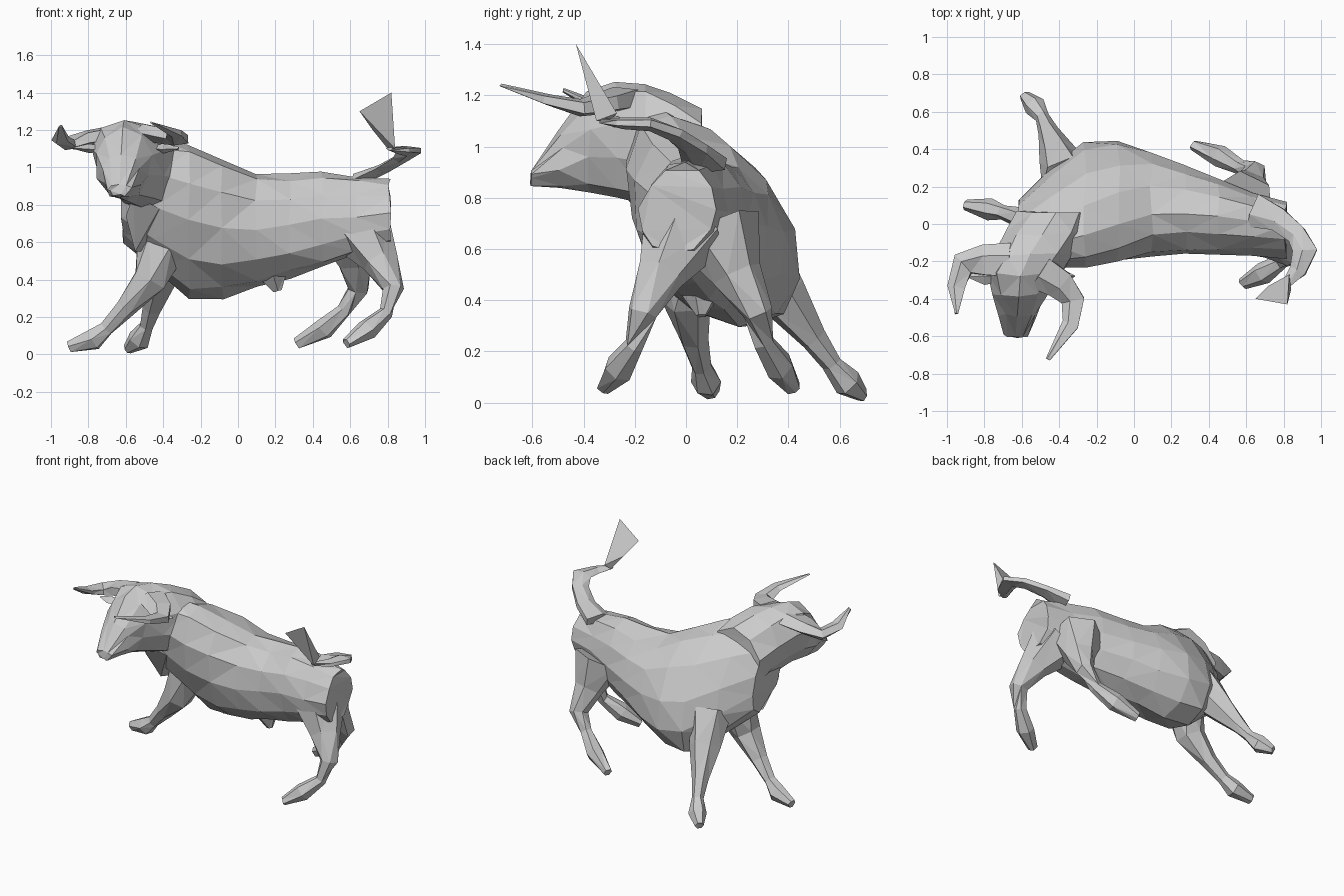
import bpy, bmesh, math, random
from mathutils import Vector

random.seed(4)
cube = bpy.data.objects.get("Cube")
if cube:
    bpy.data.objects.remove(cube)

grey = bpy.data.materials.new("hide_grey")
grey.use_nodes = True
grey.diffuse_color = (.6, .6, .6, 1)
shader = grey.node_tree.nodes["Principled BSDF"]
shader.inputs["Base Color"].default_value = grey.diffuse_color


def finish(name, bm):
    """Triangulate and turn the mesh into a flat-shaded object."""
    bmesh.ops.recalc_face_normals(bm, faces=bm.faces)
    bmesh.ops.triangulate(bm, faces=bm.faces, quad_method='SHORT_EDGE')
    mesh = bpy.data.meshes.new(name)
    bm.to_mesh(mesh)
    bm.free()
    mesh.materials.append(grey)
    part = bpy.data.objects.new(name, mesh)
    bpy.context.collection.objects.link(part)


def loft(name, rings, jitter):
    """Skin a list of point rings, with a slight hand-cut irregularity."""
    bm = bmesh.new()
    loops = []
    for ring in rings:
        loop = []
        for point in ring:
            offset = Vector([random.uniform(-jitter, jitter) for axis in point])
            loop.append(bm.verts.new(point + offset))
        loops.append(loop)
    for near, far in zip(loops, loops[1:]):
        for i in range(len(near)):
            bm.faces.new((near[i - 1], near[i], far[i], far[i - 1]))
    bm.faces.new(loops[0])
    bm.faces.new(loops[-1])
    finish(name, bm)


def sample(keys, t):
    """Smooth curve through evenly spaced key values, for t from 0 to 1."""
    last = len(keys) - 1
    i = min(int(t * last), last - 1)
    f = t * last - i
    before, start, end, after = (keys[max(0, min(last, i + k))] for k in (-1, 0, 1, 2))
    slope_in, slope_out = (end - before) / 2, (after - start) / 2
    bend = 3 * (end - start) - 2 * slope_in - slope_out
    twist = 2 * (start - end) + slope_in + slope_out
    return start + f * (slope_in + f * (bend + f * twist))


def body_part(name, rings, sides, place, middle, bottom, top, width, lean, flare):
    """Loft of upright ovals; lean shifts the top sideways, flare widens it."""
    loops = []
    for k in range(rings):
        t = k / (rings - 1)
        mid, low, high, half, tilt = (sample(keys, t) for keys in (middle, bottom, top, width, lean))
        loop = []
        for i in range(sides):
            angle = math.pi / 2 + math.tau * i / sides
            rise = math.sin(angle)
            side = mid + half * (1 + flare * rise) * math.cos(angle) + tilt * rise
            height = (low + high) / 2 + (high - low) / 2 * rise
            loop.append(Vector(place(t, side, height)))
        loops.append(loop)
    loft(name, loops, jitter=.01)


def limb(name, path, radii, flatness=1, sides=6):
    """Tapered tube whose rings stand square to the path."""
    points = [Vector(p) for p in path]
    rings = []
    for k, (point, radius) in enumerate(zip(points, radii)):
        ahead = points[min(k + 1, len(points) - 1)]
        behind = points[max(k - 1, 0)]
        along = (ahead - behind).normalized()
        side = along.cross(Vector((0, 0, 1))).normalized()
        depth = side.cross(along) * flatness
        ring = []
        for i in range(sides):
            angle = math.tau * i / sides
            corner = point + radius * (side * math.cos(angle) + depth * math.sin(angle))
            corner.z = max(corner.z, .01)
            ring.append(corner)
        rings.append(ring)
    loft(name, rings, jitter=.005)


def hull(name, points):
    """Faceted solid around a few corner points."""
    bm = bmesh.new()
    for point in points:
        bm.verts.new(point)
    bmesh.ops.convex_hull(bm, input=bm.verts)
    finish(name, bm)


# Barrel, shoulders and rump, running from chest to tail
body_part("torso", rings=9, sides=12,
          place=lambda t, side, height: (1.43 * t - .62, side, height),
          middle=(-.04, .09, .1, .04, -.03),
          bottom=(.6, .3, .36, .47, .58),
          top=(1.15, 1.13, .97, .97, .93),
          width=(.14, .31, .28, .2, .15),
          lean=(-.1, -.15, -.04, 0, .02),
          flare=-.08)

# Neck and head, turned to the front
body_part("neck_and_head", rings=7, sides=10,
          place=lambda t, side, height: (side, .06 - .66 * t, height),
          middle=(-.42, -.49, -.58, -.62, -.63),
          bottom=(.6, .74, .8, .82, .85),
          top=(1.15, 1.24, 1.25, 1.16, .9),
          width=(.2, .22, .19, .13, .06),
          lean=(0, -.03, -.03, 0, 0),
          flare=.15)
hull("dewlap", [(-.6, -.18, .74), (-.42, -.2, .78), (-.38, -.1, .75),
                (-.55, -.08, .55), (-.45, .05, .55), (-.56, -.26, .85)])

# Galloping legs: shoulder or thigh, joints, ankle, wide hoof and toe
front_taper = (.14, .1, .055, .04, .06, .03)
hind_taper = (.18, .1, .06, .04, .06, .03)
legs = {
    "front_right_leg": (front_taper, [(-.4, .03, .6), (-.47, 0, .4), (-.6, .03, .25),
                                      (-.7, .06, .14), (-.77, .08, .08), (-.9, .1, .04)]),
    "front_left_leg": (front_taper, [(-.36, .24, .6), (-.41, .37, .42), (-.46, .5, .25),
                                     (-.49, .57, .15), (-.53, .63, .08), (-.59, .69, .03)]),
    "hind_left_leg": (hind_taper, [(.58, .12, .68), (.62, .2, .5), (.64, .28, .35),
                                   (.57, .3, .24), (.46, .36, .14), (.32, .42, .06)]),
    "hind_right_leg": (hind_taper, [(.65, -.01, .68), (.76, -.1, .5), (.83, -.17, .35),
                                    (.79, -.2, .22), (.69, -.26, .13), (.58, -.32, .06)]),
}
for name, (taper, path) in legs.items():
    limb(name, path, taper)
limb("belly_sheath", [(.18, .06, .45), (.21, .06, .34)], (.1, .02), sides=5)

# Horns sweeping out, then forward to a point
horn_taper = (.1, .09, .07, .05, .01)
horns = {
    "right_horn": [(-.66, -.2, 1.18), (-.8, -.2, 1.16), (-.91, -.22, 1.13), (-.95, -.34, 1.15), (-.95, -.48, 1.22)],
    "left_horn": [(-.5, -.25, 1.19), (-.39, -.32, 1.17), (-.32, -.41, 1.15), (-.34, -.54, 1.18), (-.46, -.72, 1.24)],
}
for name, path in horns.items():
    limb(name, path, horn_taper, flatness=.5, sides=5)

# Ears below the horns, mirrored about the middle of the head
for name, way in (("right_ear", -1), ("left_ear", 1)):
    limb(name, [(-.6 + way * reach, -.28, 1.1) for reach in (.12, .2, .28)],
         (.03, .05, .01), flatness=.5, sides=4)

# Tail curling round to a flat tuft
limb("tail", [(.64, .08, .93), (.77, .03, .99), (.87, -.05, 1.05),
              (.92, -.14, 1.09), (.88, -.25, 1.09), (.81, -.33, 1.1)],
     (.1, .07, .06, .07, .05, .02), flatness=.4, sides=5)
hull("tail_tuft", [(.8, -.3, 1.1), (.84, -.35, 1.1), (.83, -.27, 1.13),
                   (.65, -.4, 1.3), (.82, -.43, 1.4), (.72, -.33, 1.2)])
